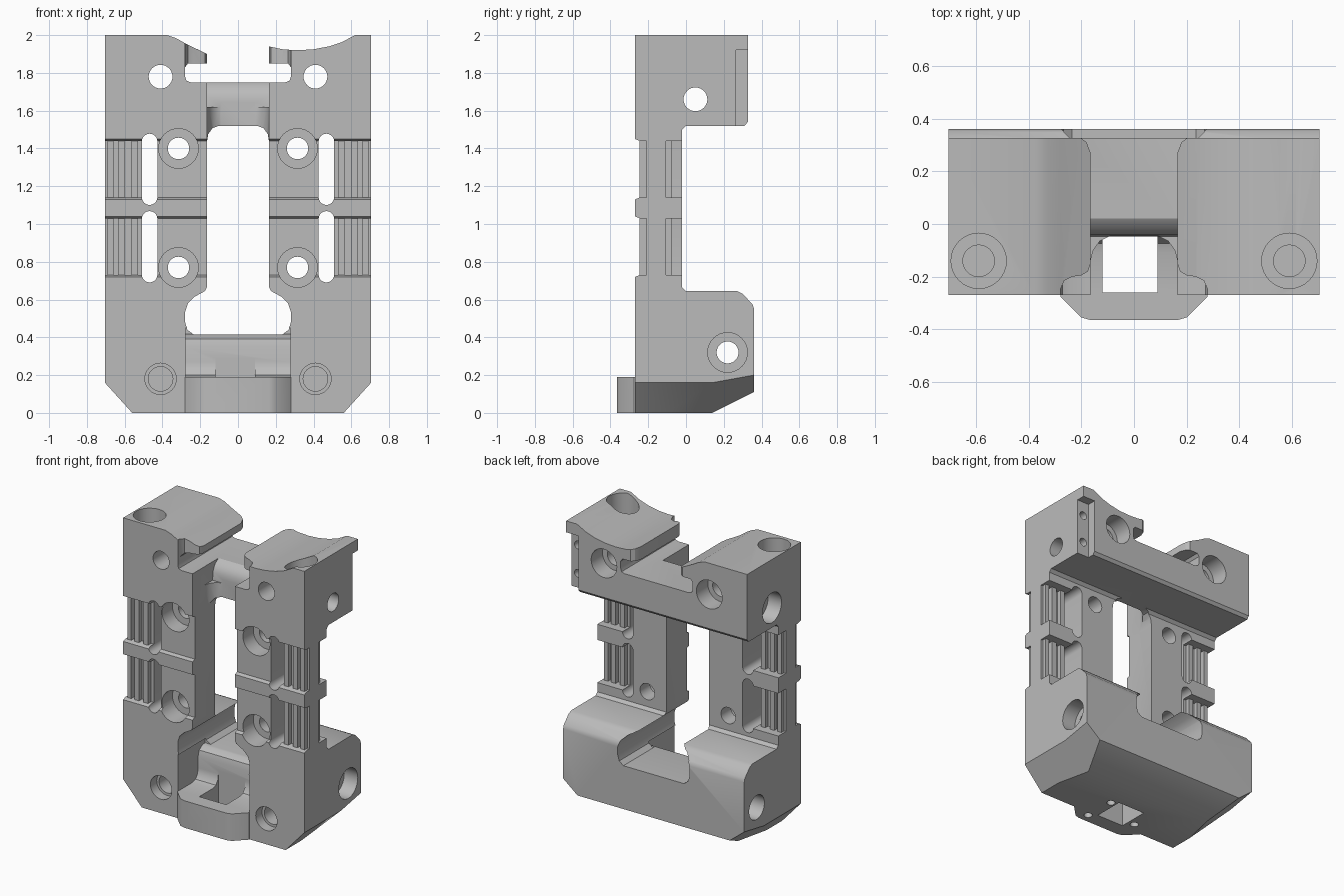
import bpy, bmesh, math
from mathutils import Vector

old = bpy.data.objects.get("Cube")
if old:
    bpy.data.objects.remove(old, do_unlink=True)

grey = bpy.data.materials.new("plain_grey")
grey.use_nodes = True
colour = (0.5, 0.5, 0.5, 1)
grey.diffuse_color = colour
grey.node_tree.nodes["Principled BSDF"].inputs["Base Color"].default_value = colour


def prism(name, axis, pts, a, b):
    """Extrude a 2D outline along an axis from a to b."""
    place = {"X": lambda u, v, w: (w, u, v),
             "Y": lambda u, v, w: (u, w, v),
             "Z": lambda u, v, w: (u, v, w)}[axis]
    bm = bmesh.new()
    low = [bm.verts.new(place(u, v, a)) for u, v in pts]
    high = [bm.verts.new(place(u, v, b)) for u, v in pts]
    bm.faces.new(low)
    bm.faces.new(high)
    n = len(pts)
    for i in range(n):
        j = (i + 1) % n
        bm.faces.new((low[i], low[j], high[j], high[i]))
    bmesh.ops.recalc_face_normals(bm, faces=bm.faces)
    mesh = bpy.data.meshes.new(name)
    bm.to_mesh(mesh)
    bm.free()
    mesh.materials.append(grey)
    ob = bpy.data.objects.new(name, mesh)
    bpy.context.collection.objects.link(ob)
    return ob


def combine(tool, operation="DIFFERENCE"):
    """Apply a boolean to the frame and discard the tool."""
    tool.hide_render = True
    mod = body.modifiers.new("combine", "BOOLEAN")
    mod.operation, mod.solver, mod.object = operation, "EXACT", tool
    bpy.context.view_layer.objects.active = body
    bpy.ops.object.modifier_apply(modifier=mod.name)
    bpy.data.objects.remove(tool, do_unlink=True)


def cut(axis, pts, a, b):
    combine(prism("cutter", axis, pts, a, b))


def rect(u0, u1, v0, v1):
    return [(u0, v0), (u1, v0), (u1, v1), (u0, v1)]


def both(half):
    """Complete an outline by mirroring it across the centre."""
    return half + [(-u, v) for u, v in reversed(half)]


def stadium(u, v0, v1, r, n=16):
    arc = [math.pi * i / n for i in range(n + 1)]
    return ([(u + r * math.cos(t), v1 + r * math.sin(t)) for t in arc]
            + [(u - r * math.cos(t), v0 - r * math.sin(t)) for t in arc])


def hole(axis, u, v, r, a, b, n=32):
    ring = [2 * math.pi * i / n for i in range(n)]
    cut(axis, [(u + r * math.cos(t), v + r * math.sin(t)) for t in ring], a, b)


# Frame: side profile run across the full width
W, FRONT, STEP = 0.705, -0.27, -0.245
body = prism("bracket_frame", "X", [
    (FRONT, 0), (0.14, 0), (0.36, 0.11), (0.36, 0.55), (0.352, 0.575),
    (0.30, 0.63), (0.27, 0.645), (0, 0.645), (-0.02, 0.665),
    (-0.02, 1.50), (0, 1.52), (0.31, 1.52), (0.327, 1.54), (0.327, 2),
    (FRONT, 2), (FRONT, 1.45), (STEP, 1.44), (STEP, 1.14), (FRONT, 1.13),
    (FRONT, 1.04), (STEP, 1.03), (STEP, 0.73), (FRONT, 0.72)], -W, W)

# Lower corner chamfers
bm = bmesh.new()
bm.from_mesh(body.data)
for s in (1, -1):
    p = Vector((s * W, 0.14, 0.16))
    edge = Vector((s * 0.56, -0.1, 0)) - p
    for along in (Vector((0, 1, 0)), Vector((0, 0.22, 0.04))):
        normal = along.cross(edge)
        if normal.z > 0:
            normal = -normal
        cutres = bmesh.ops.bisect_plane(
            bm, geom=bm.verts[:] + bm.edges[:] + bm.faces[:],
            plane_co=p, plane_no=normal, clear_outer=True)
        rim = [e for e in cutres["geom_cut"] if isinstance(e, bmesh.types.BMEdge)]
        bmesh.ops.holes_fill(bm, edges=rim)
bmesh.ops.recalc_face_normals(bm, faces=bm.faces)
bm.to_mesh(body.data)
bm.free()

# Front foot shelf
combine(prism("foot_shelf", "Z", both([
    (0.28, -0.2), (0.28, -0.275), (0.2, -0.355), (0.165, -0.365)]), 0, 0.19), "UNION")

# Central window, flared at the bottom
cut("Y", both([(0.10, 1.52), (0.135, 1.508), (0.158, 1.475), (0.165, 1.43),
               (0.165, 0.665), (0.175, 0.645), (0.23, 0.615), (0.265, 0.58),
               (0.28, 0.535), (0.28, 0.48), (0.268, 0.44), (0.235, 0.415)]), -1, 1)

# Front channel below the bridge, with filleted corners
cut("Z", both([(0.165, -0.4), (0.165, -0.14), (0.155, -0.1), (0.13, -0.065),
               (0.09, -0.045)]), 1.4, 1.8)
cut("X", [(-0.2, 1.8), (-0.2, 1.62), (-0.047, 1.62), (-0.042, 1.68),
          (-0.02, 1.725), (0.02, 1.75), (0.02, 1.8)], -0.165, 0.165)

# Undercut slot and open channel at the top
cut("Y", both([(0.25, 1.75), (0.272, 1.758), (0.28, 1.78), (0.28, 1.83),
               (0.265, 1.85)]), -1, 1)
cut("Z", both([(0.28, -0.4), (0.28, -0.25), (0.265, -0.215), (0.235, -0.2),
               (0.2, -0.195), (0.175, -0.18), (0.165, -0.15), (0.165, 0.27),
               (0.18, 0.31), (0.22, 0.34)]), 1.8, 2.1)

# Curved saddle on the left lip and slope on the right lip
cut("Y", [(0.1, 2.1), (0.1, 1.955), (0.165, 1.94), (0.24, 1.924), (0.32, 1.92),
          (0.4, 1.925), (0.48, 1.94), (0.55, 1.963), (0.62, 2), (0.64, 2.1)], -1, 1)
cut("Y", [(-0.36, 2.1), (-0.375, 2), (-0.33, 1.985), (-0.28, 1.957),
          (-0.165, 1.9), (-0.1, 1.87), (-0.1, 2.1)], -1, 1)

# Scooped recess above the foot
cut("X", [(-0.5, 0.19), (-0.11, 0.19), (-0.075, 0.2), (-0.053, 0.23),
          (-0.047, 0.27), (-0.047, 0.35), (-0.035, 0.39), (0, 0.412),
          (0.03, 0.417), (0.03, 0.45), (-0.5, 0.45)], -0.278, 0.278)
cut("Z", rect(-0.12, 0.09, -0.26, -0.045), -0.1, 0.29)
for x, y in ((0.13, -0.08), (0.14, -0.3), (-0.17, -0.2)):
    hole("Z", x, y, 0.028, -0.1, 0.1, 16)

# Stepped corner with two pin holes
cut("Z", rect(0.61, 0.8, 0.265, 0.4), 1.5, 1.92)
for z in (1.62, 1.82):
    hole("Y", 0.655, z, 0.028, 0.15, 0.4, 16)

for s in (1, -1):
    for z0, z1 in ((0.73, 1.03), (1.14, 1.44)):
        # Grooved side rails, thinned at the back
        cut("Y", rect(s * 0.47, s * 0.8, z0, z1), -0.075, 0.1 if z0 < 1 else 0.005)
        for x0, x1 in ((0.47, 0.53), (0.565, 0.6), (0.635, 0.66), (0.69, 0.8)):
            cut("Y", rect(s * x0, s * x1, z0, z1), -0.4, -0.21)
            cut("Y", rect(s * x0, s * x1, z0, z1), -0.105, 0)
    for z0 in (0.732, 1.142):
        # Long slots between rail and column
        cut("Y", stadium(s * 0.468, z0, z0 + 0.295, 0.041), -0.4, 0)
    for z in (0.77, 1.4):
        # Counterbored column holes
        hole("Y", s * 0.315, z, 0.105, -0.4, -0.13)
        hole("Y", s * 0.315, z, 0.057, -0.4, 0.1)
    # Upper through holes, counterbored from the back
    hole("Y", s * 0.41, 1.78, 0.063, -0.4, 0.5)
    hole("Y", s * 0.41, 1.78, 0.1, 0.2, 0.5)
    # Lower blind front holes
    hole("Y", s * 0.41, 0.18, 0.083, -0.4, -0.2)
    hole("Y", s * 0.41, 0.18, 0.065, -0.4, -0.05)
    # Top blind holes
    hole("Z", s * 0.59, -0.14, 0.105, 1.85, 2.2)
    hole("Z", s * 0.59, -0.14, 0.06, 1.6, 2.2)

# Cross holes through both ends
hole("X", 0.05, 1.66, 0.063, -1, 1)
hole("X", 0.05, 1.66, 0.105, -1, -0.6)
hole("X", 0.22, 0.32, 0.058, -1, 1)
hole("X", 0.22, 0.32, 0.105, 0.6, 1)
hole("X", 0.22, 0.32, 0.085, -1, -0.6)

bpy.ops.object.select_all(action="DESELECT")
body.select_set(True)
bpy.context.view_layer.objects.active = body
bpy.ops.object.shade_smooth_by_angle(angle=math.radians(32))
